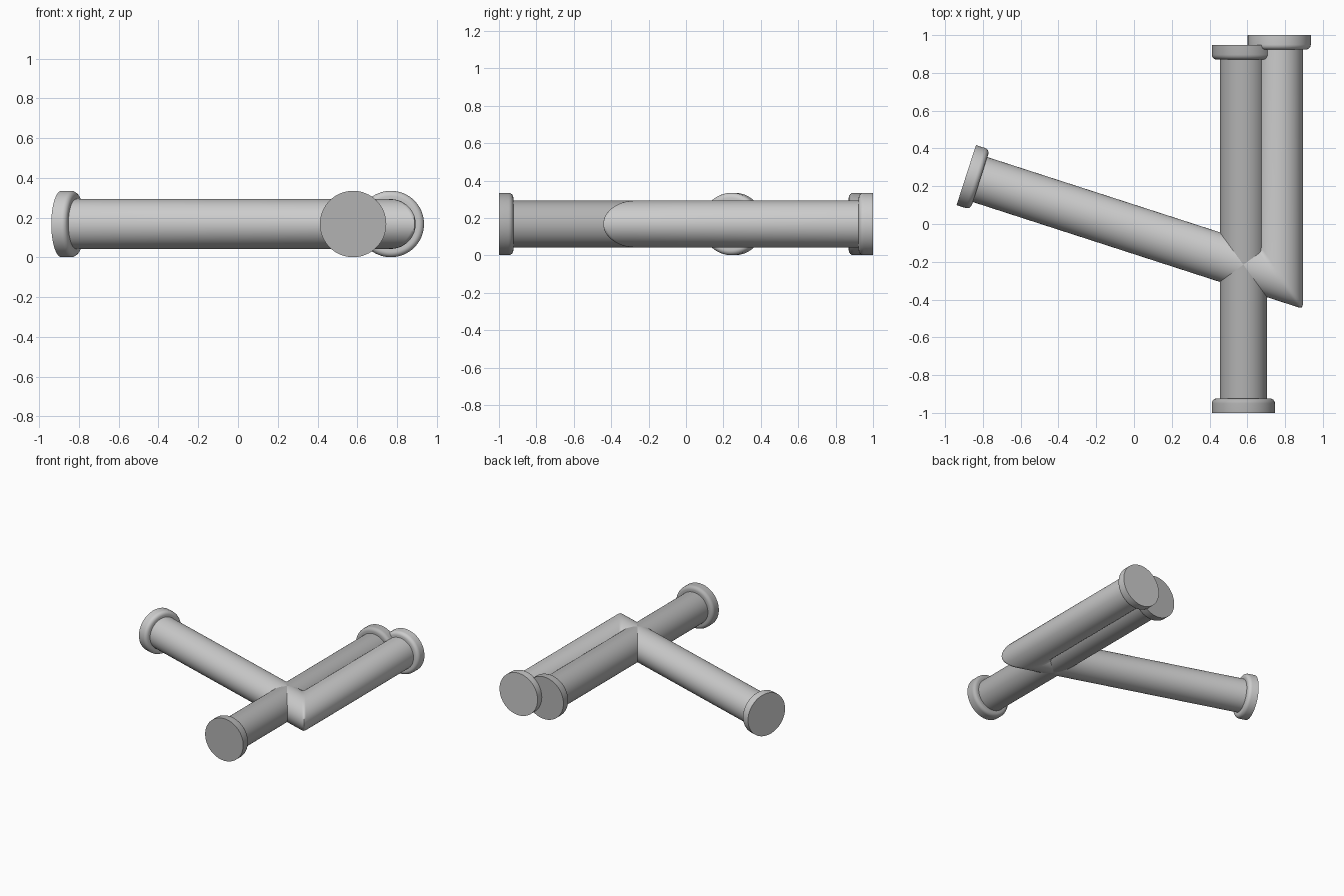
import bpy, bmesh, math
from mathutils import Vector

if "Cube" in bpy.data.objects:
    bpy.data.objects.remove(bpy.data.objects["Cube"])

R, FLANGE_R, FLANGE_T, ROUND = 0.125, 0.167, 0.077, 0.027
Z, SIDES = 0.168, 64
UP = Vector((0, 0, 1))

# Flange profile as (distance from the end, radius): flat face, rounded inner lip
FLANGE = [(0, FLANGE_R)]
for i in range(7):
    a = math.pi / 2 * i / 6
    FLANGE.append((FLANGE_T - ROUND + ROUND * math.sin(a),
                   FLANGE_R - ROUND + ROUND * math.cos(a)))
FLANGE.append((FLANGE_T, R))


def ring(center, direction, radius):
    side = direction.cross(UP)
    return [center + radius * (math.cos(t) * side + math.sin(t) * UP)
            for t in (2 * math.pi * k / SIDES for k in range(SIDES))]


def mitre(corner, d1, d2):
    """Rings of a mitred elbow with a slightly softened edge."""
    normal = (d1 + d2).normalized()
    sharp = []
    for p in ring(corner, d1, R):
        sharp.append(p - d1 * ((p - corner).dot(normal) / d1.dot(normal)))
    soft = 0.022
    before = [p - d1 * soft for p in sharp]
    after = [p + d2 * soft for p in sharp]
    # pull the middle ring halfway towards the chord of the bevel
    middle = [p.lerp((a + b) / 2, 0.5) for p, a, b in zip(sharp, before, after)]
    return [before, middle, after]


def pipe(name, points):
    pts = [Vector((x, y, Z)) for x, y in points]
    dirs = [(b - a).normalized() for a, b in zip(pts, pts[1:])]
    rings = [ring(pts[0] + dirs[0] * o, dirs[0], r) for o, r in FLANGE]
    for p, d1, d2 in zip(pts[1:], dirs, dirs[1:]):
        rings += mitre(p, d1, d2)
    rings += [ring(pts[-1] - dirs[-1] * o, dirs[-1], r) for o, r in reversed(FLANGE)]

    bm = bmesh.new()
    loops = [[bm.verts.new(p) for p in r] for r in rings]
    for a, b in zip(loops, loops[1:]):
        for k in range(SIDES):
            n = (k + 1) % SIDES
            bm.faces.new((a[k], a[n], b[n], b[k]))
    bm.faces.new(loops[0])
    bm.faces.new(loops[-1])
    bmesh.ops.recalc_face_normals(bm, faces=bm.faces[:])
    mesh = bpy.data.meshes.new(name)
    bm.to_mesh(mesh)
    bm.free()
    obj = bpy.data.objects.new(name, mesh)
    bpy.context.collection.objects.link(obj)
    bpy.ops.object.select_all(action='DESELECT')
    obj.select_set(True)
    bpy.context.view_layer.objects.active = obj
    bpy.ops.object.shade_smooth_by_angle(angle=math.radians(62))
    return obj


# Straight dark pipe
straight = pipe("straight_pipe", [(0.579, -1.0), (0.579, 0.947)])
dark = bpy.data.materials.new("dark_grey")
dark.diffuse_color = (0.45, 0.45, 0.45, 1)
dark.use_nodes = True
dark.node_tree.nodes["Principled BSDF"].inputs["Base Color"].default_value = dark.diffuse_color
straight.data.materials.append(dark)

# Light pipe crossing it, then bending sharply backwards
pipe("bent_pipe", [(-0.888, 0.259), (0.769, -0.277), (0.769, 1.0)])
